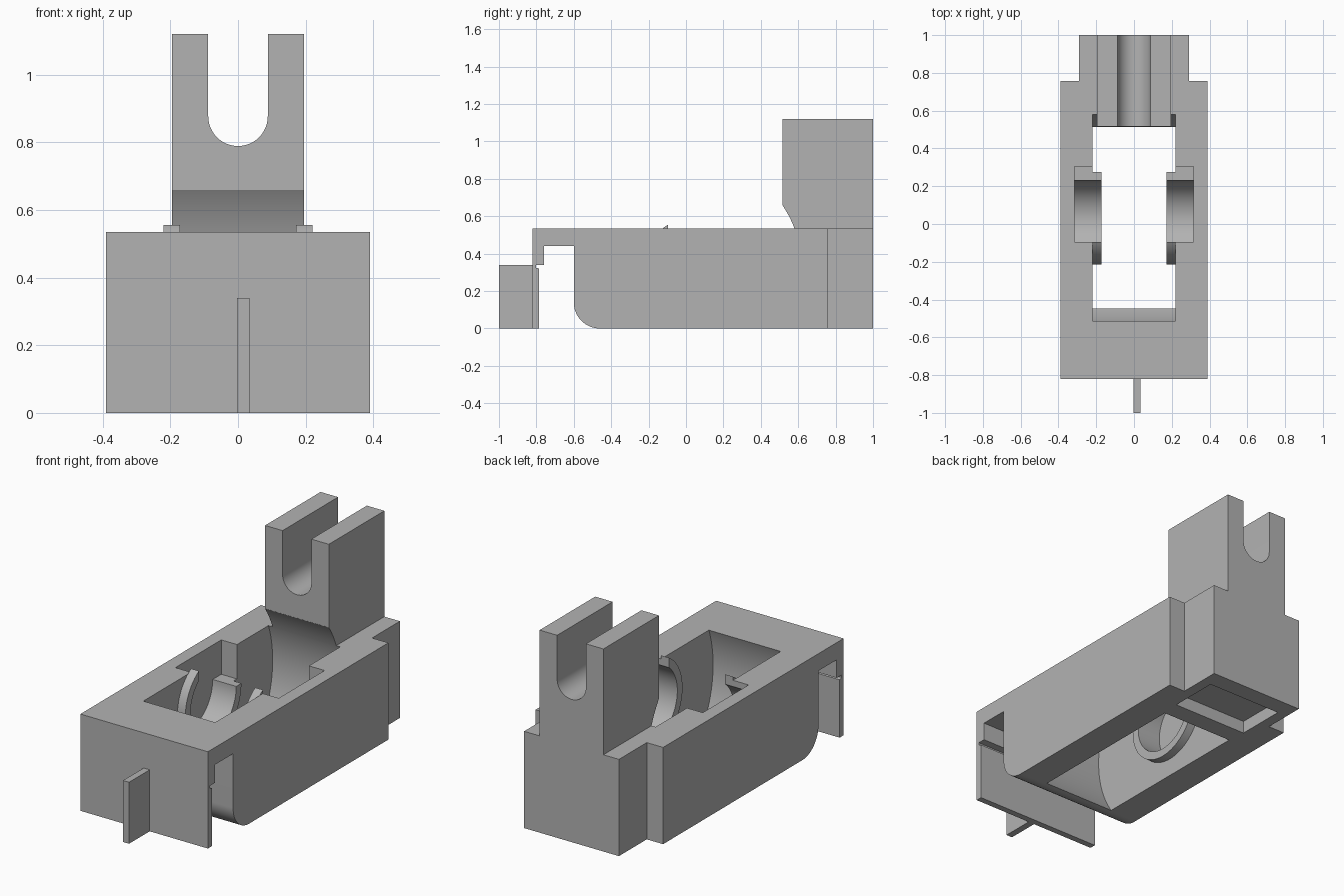
import bpy, bmesh
from math import sin, cos, pi, radians

cube = bpy.data.objects.get("Cube")
if cube:
    bpy.data.objects.remove(cube, do_unlink=True)

grey = bpy.data.materials.new("plain grey")
grey.use_nodes = True
grey.diffuse_color = (0.45, 0.45, 0.45, 1)
grey.node_tree.nodes["Principled BSDF"].inputs["Base Color"].default_value = (0.45, 0.45, 0.45, 1)


def arc(cx, cy, r, start, end, n=24):
    angles = [radians(start + (end - start) * i / n) for i in range(n + 1)]
    return [(cx + r * cos(a), cy + r * sin(a)) for a in angles]


def circle(cx, cy, r, n=96):
    return arc(cx, cy, r, 0, 360, n)[:-1]


def rect(a0, b0, a1, b1):
    return [(a0, b0), (a1, b0), (a1, b1), (a0, b1)]


def prism(name, points, lo, hi, axis="x"):
    """Extrude a (y, z) outline along x, or an (x, z) outline along y."""
    place = (lambda p, t: (t, p[0], p[1])) if axis == "x" else (lambda p, t: (p[0], t, p[1]))
    bm = bmesh.new()
    a = [bm.verts.new(place(p, lo)) for p in points]
    b = [bm.verts.new(place(p, hi)) for p in points]
    bm.faces.new(a)
    bm.faces.new(b[::-1])
    for i in range(len(points)):
        j = (i + 1) % len(points)
        bm.faces.new((a[i], b[i], b[j], a[j]))
    bmesh.ops.recalc_face_normals(bm, faces=bm.faces)
    mesh = bpy.data.meshes.new(name)
    bm.to_mesh(mesh)
    bm.free()
    mesh.materials.append(grey)
    obj = bpy.data.objects.new(name, mesh)
    bpy.context.collection.objects.link(obj)
    return obj


def carve(obj, cutters):
    """Subtract the cutters and bake the result."""
    for cutter in cutters:
        mod = obj.modifiers.new("cut", "BOOLEAN")
        mod.operation, mod.solver, mod.object = "DIFFERENCE", "EXACT", cutter
    bpy.context.view_layer.update()
    mesh = bpy.data.meshes.new_from_object(obj.evaluated_get(bpy.context.evaluated_depsgraph_get()))
    obj.modifiers.clear()
    obj.data = mesh


DECK = 0.535
HUB = (0.03, 0.345)

# Main housing with the hooked front plate and rounded lower corner
outline = [(-0.82, 0), (-0.785, 0), (-0.785, 0.32), (-0.803, 0.325), (-0.803, 0.34),
           (-0.76, 0.34), (-0.76, 0.44), (-0.6, 0.44)]
outline += arc(-0.46, 0.14, 0.14, 180, 270) + [(1, 0), (1, DECK), (-0.82, DECK)]
housing = prism("housing", outline, -0.39, 0.39)

# Forked tower with a round-bottomed slot
fork = [(-0.195, DECK), (0.195, DECK), (0.195, 1.12), (0.088, 1.12)]
fork += arc(0, 0.877, 0.088, 0, -180) + [(-0.088, 1.12), (-0.195, 1.12)]
tower = prism("forked_tower", fork, 0.515, 1, "y")

# Cutters: wheel well, underside pocket, hub bore and its drop-in slot, rear corners
well = prism("wheel_well_cutter", circle(0.033, 0.33, 0.584, 128), -0.22, 0.22)
pocket = prism("pocket_cutter", rect(0.62, -0.1, 0.9, 0.07), -0.23, 0.23)
bore = prism("bore_cutter", circle(*HUB, 0.2), -0.316, 0.316)
slot = prism("slot_cutter", rect(-0.096, HUB[1], 0.305, 0.8), -0.316, 0.316)
corners = [prism("corner_cutter", rect(0.757, -0.1, 1.1, 0.7), *sorted((s * 0.29, s * 0.5)))
           for s in (-1, 1)]
cutters = [well, pocket, bore, slot] + corners

carve(housing, cutters)
carve(tower, [well])

# Open bearing rings on the inner walls
rings = []
for side, s in (("left", 1), ("right", -1)):
    ring = prism(side + "_bearing_ring", circle(*HUB, 0.245), *sorted((s * 0.172, s * 0.22)))
    carve(ring, [bore, slot])
    rings.append(ring)

# Thin fin on the front plate
fin = prism("front_fin", rect(-1, 0, -0.82, 0.34), -0.003, 0.034)

for cutter in cutters:
    bpy.data.objects.remove(cutter, do_unlink=True)

# Smooth the curved walls and keep the edges sharp
bpy.ops.object.select_all(action="DESELECT")
for obj in [housing, tower, fin] + rings:
    obj.select_set(True)
bpy.context.view_layer.objects.active = housing
bpy.ops.object.shade_smooth_by_angle(angle=radians(25))
